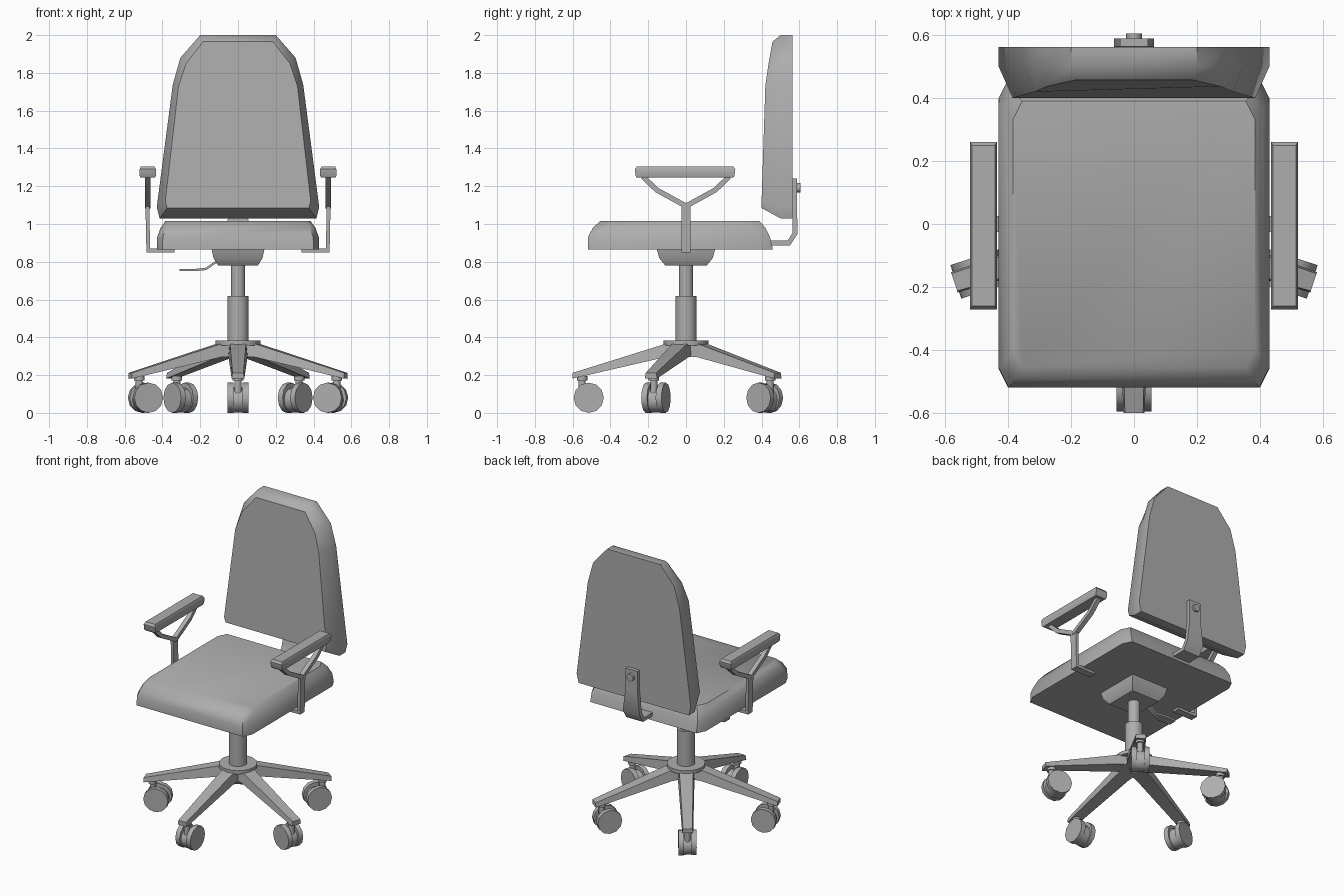
import bpy, bmesh, math
from mathutils import Vector, Matrix

if "Cube" in bpy.data.objects:
    bpy.data.objects.remove(bpy.data.objects["Cube"], do_unlink=True)

GREY = (0.42, 0.42, 0.42, 1)
grey = bpy.data.materials.new("plain grey")
grey.use_nodes = True
grey.diffuse_color = GREY
grey.node_tree.nodes["Principled BSDF"].inputs["Base Color"].default_value = GREY
parts = []


def finish(name, bm, turn=0):
    bmesh.ops.recalc_face_normals(bm, faces=bm.faces)
    bmesh.ops.rotate(bm, verts=bm.verts, matrix=Matrix.Rotation(turn, 3, "Z"))
    mesh = bpy.data.meshes.new(name)
    bm.to_mesh(mesh)
    bm.free()
    mesh.materials.append(grey)
    obj = bpy.data.objects.new(name, mesh)
    bpy.context.collection.objects.link(obj)
    parts.append(obj)
    return obj


def loft(name, rings, turn=0):
    """Skin a closed solid through rings with equal point counts."""
    bm = bmesh.new()
    rows = [[bm.verts.new(p) for p in ring] for ring in rings]
    n = len(rows[0])
    for a, b in zip(rows, rows[1:]):
        for i in range(n):
            j = (i + 1) % n
            bm.faces.new((a[i], a[j], b[j], b[i]))
    bm.faces.new(rows[0])
    bm.faces.new(rows[-1])
    return finish(name, bm, turn)


def bar(name, path, across, half_widths, thick):
    """Flat strip that follows a path with mitred bends."""
    pts = [Vector(p) for p in path]
    across = Vector(across)
    rings = []
    for i, p in enumerate(pts):
        d_in = (p - pts[i - 1]).normalized() if i else (pts[1] - p).normalized()
        d_out = (pts[i + 1] - p).normalized() if i < len(pts) - 1 else d_in
        tangent = (d_in + d_out).normalized()
        n = tangent.cross(across) * (thick / 2 / tangent.dot(d_in))
        w = across * half_widths[i]
        rings.append([p + w + n, p - w + n, p - w - n, p + w - n])
    return loft(name, rings)


def cylinder(name, radius, start, end, sides=24, turn=0):
    a, b = Vector(start), Vector(end)
    bm = bmesh.new()
    bmesh.ops.create_cone(bm, cap_ends=True, segments=sides, radius1=radius,
                          radius2=radius, depth=(b - a).length)
    rot = (b - a).to_track_quat("Z", "Y").to_matrix().to_4x4()
    bmesh.ops.transform(bm, verts=bm.verts, matrix=Matrix.Translation((a + b) / 2) @ rot)
    return finish(name, bm, turn)


def slab(z, hx, y0, y1, cx=0.0, cut_x=0.0, cut_y=0.0):
    """Horizontal outline, with cut corners if wanted."""
    if not cut_x:
        return [(cx - hx, y0, z), (cx + hx, y0, z), (cx + hx, y1, z), (cx - hx, y1, z)]
    half = [(hx - cut_x, y0), (hx, y0 + cut_y), (hx, y1 - cut_y), (hx - cut_x, y1)]
    return [(x, y, z) for x, y in half] + [(-x, y, z) for x, y in reversed(half)]


# Seat cushion with a rounded upper rim
loft("seat", [slab(z, hx, y0, y1, 0, 0.03, 0.06) for z, hx, y0, y1 in (
    (0.865, 0.43, -0.52, 0.46), (0.93, 0.428, -0.52, 0.445),
    (0.98, 0.41, -0.493, 0.42), (1.015, 0.385, -0.455, 0.39))])


# Backrest: flat back, rounded front rim
def mirrored(half):
    return half + [(-x, y, z) for x, y, z in reversed(half)]


outline = [(0.415, 1.03), (0.43, 1.09), (0.345, 1.74), (0.305, 1.88), (0.2, 2.0)]
front = [(0.375, 0.40, 1.085), (0.385, 0.40, 1.12), (0.315, 0.42, 1.73),
         (0.275, 0.437, 1.85), (0.185, 0.458, 1.965)]
loft("backrest", [mirrored([(x, y, z) for x, z in outline]) for y in (0.563, 0.50)]
     + [mirrored(front)])

# Bracket that ties the backrest to the seat
bar("back_bracket", [(0, 0.576, 1.24), (0, 0.576, 1.1), (0, 0.577, 0.95),
                     (0, 0.545, 0.9), (0, 0.40, 0.9)],
    (1, 0, 0), [0.045, 0.045, 0.063, 0.063, 0.063], 0.025)
cylinder("bracket_bolt", 0.025, (0, 0.57, 1.192), (0, 0.605, 1.192), 12)

# Armrests
for side, word in ((1, "left"), (-1, "right")):
    cx = side * 0.478
    loft(word + "_arm_pad", [slab(z, hx, -hy - 0.005, hy - 0.005, cx) for z, hx, hy in (
        (1.245, 0.038, 0.255), (1.255, 0.043, 0.262),
        (1.29, 0.043, 0.266), (1.305, 0.036, 0.255))])
    bar(word + "_arm_stem", [(side * 0.335, 0, 0.859), (side * 0.475, 0, 0.859),
                             (side * 0.48, 0, 1.1)],
        (0, 1, 0), [0.025] * 3, 0.02)
    for end, tag in ((-1, "front"), (1, "back")):
        bar(f"{word}_arm_fork_{tag}",
            [(cx, 0, 1.095), (cx, end * 0.155, 1.18), (cx, end * 0.228, 1.25)],
            (1, 0, 0), [0.015] * 3, 0.027)

# Tilt mechanism and its lever
loft("seat_mechanism", [slab(z, hx, -hy, hy) for z, hx, hy in (
    (0.78, 0.105, 0.11), (0.82, 0.13, 0.142), (0.868, 0.14, 0.155))])
bar("tilt_lever", [(-0.08, 0, 0.815), (-0.115, 0, 0.8), (-0.17, 0, 0.762),
                   (-0.22, 0, 0.757), (-0.31, 0, 0.757)],
    (0, 1, 0), [0.015, 0.015, 0.015, 0.03, 0.03], 0.012)

# Gas column and hub
cylinder("inner_column", 0.038, (0, 0, 0.6), (0, 0, 0.79))
cylinder("outer_column", 0.056, (0, 0, 0.31), (0, 0, 0.62))
cylinder("base_hub", 0.118, (0, 0, 0.358), (0, 0, 0.382))


# Five legs with casters, built along +x and turned into place
def leg_section(r, w, low, high):
    return [(r, -w, low), (r, w, low), (r, w * 0.85, high), (r, -w * 0.85, high)]


for i in range(5):
    turn = math.radians(-90 + 72 * i)
    tag = f"_{i + 1}"
    loft("leg" + tag, [leg_section(0.03, 0.052, 0.3, 0.378),
                       leg_section(0.11, 0.05, 0.295, 0.365),
                       leg_section(0.60, 0.034, 0.182, 0.212)], turn)
    cylinder("caster_collar" + tag, 0.028, (0.55, 0, 0.172), (0.55, 0, 0.195), 12, turn)
    cylinder("caster_stem" + tag, 0.019, (0.55, 0, 0.1), (0.55, 0, 0.18), 12, turn)
    cylinder("wheel_core" + tag, 0.066, (0.515, -0.03, 0.068), (0.515, 0.03, 0.068), 12, turn)
    for s, word in ((-1, "right"), (1, "left")):
        cylinder(f"wheel_{word}{tag}", 0.08, (0.515, s * 0.024, 0.08),
                 (0.515, s * 0.056, 0.08), 12, turn)

# Smooth shading with sharp edges kept
bpy.ops.object.select_all(action="DESELECT")
for obj in parts:
    obj.select_set(True)
bpy.context.view_layer.objects.active = parts[0]
bpy.ops.object.shade_smooth_by_angle(angle=math.radians(42))
